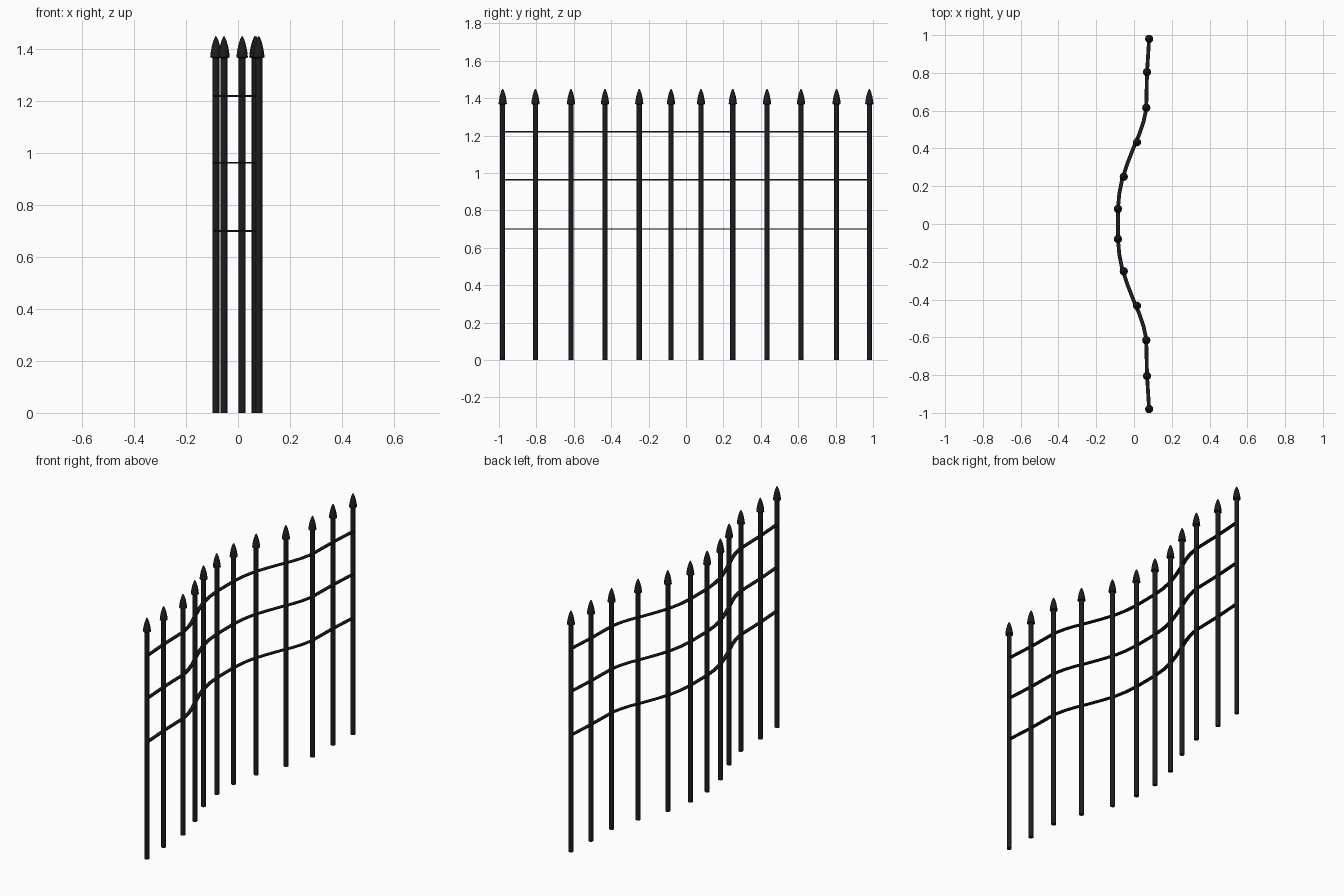
import bpy
import bmesh
import math
from mathutils import Vector

cube = bpy.data.objects.get("Cube")
if cube:
    bpy.data.objects.remove(cube, do_unlink=True)

iron = bpy.data.materials.new("black_iron")
iron.use_nodes = True
IRON_COLOUR = (0.011, 0.012, 0.013, 1)
iron.diffuse_color = IRON_COLOUR
iron.node_tree.nodes["Principled BSDF"].inputs["Base Color"].default_value = IRON_COLOUR


def add_object(name, bm, smooth=True):
    bmesh.ops.recalc_face_normals(bm, faces=bm.faces)
    mesh = bpy.data.meshes.new(name)
    bm.to_mesh(mesh)
    bm.free()
    mesh.materials.append(iron)
    obj = bpy.data.objects.new(name, mesh)
    bpy.context.collection.objects.link(obj)
    if smooth:
        bpy.ops.object.select_all(action="DESELECT")
        obj.select_set(True)
        bpy.context.view_layer.objects.active = obj
        bpy.ops.object.shade_smooth_by_angle(angle=math.radians(50))
    return obj


def lathe(name, profile, x, y, sides):
    """Closed turned solid from (radius, height) pairs."""
    bm = bmesh.new()
    rings = []
    for r, z in profile:
        rings.append([bm.verts.new((x + r * math.cos(a), y + r * math.sin(a), z))
                      for a in (math.tau * i / sides for i in range(sides))])
    for low, high in zip(rings, rings[1:]):
        for i in range(sides):
            j = (i + 1) % sides
            bm.faces.new((low[i], low[j], high[j], high[i]))
    bm.faces.new(rings[0])
    bm.faces.new(rings[-1])
    return add_object(name, bm)


def flat_rail(name, path, z, width, thick):
    """Thin flat bar following a path in plan."""
    bm = bmesh.new()
    sections = []
    for i, p in enumerate(path):
        along = (path[min(i + 1, len(path) - 1)] - path[max(i - 1, 0)]).normalized()
        side = Vector((-along.y, along.x)) * width / 2
        sections.append([bm.verts.new((p.x + s * side.x, p.y + s * side.y, z + h * thick / 2))
                         for s, h in ((-1, -1), (1, -1), (1, 1), (-1, 1))])
    for a, b in zip(sections, sections[1:]):
        for i in range(4):
            j = (i + 1) % 4
            bm.faces.new((a[i], a[j], b[j], b[i]))
    bm.faces.new(sections[0])
    bm.faces.new(sections[-1])
    return add_object(name, bm)


# Posts with pointed finials, mirrored front to back
POSTS = [(-0.085, 0.08), (-0.054, 0.25), (0.016, 0.433),
         (0.065, 0.615), (0.069, 0.805), (0.08, 0.98)]
POST = [(0.0135, 0), (0.0135, 1.37)]
FINIAL = [(0.012, 1.364), (0.022, 1.369), (0.0205, 1.385), (0.016, 1.41),
          (0.010, 1.432), (0.004, 1.446), (0.001, 1.45)]
for end, sign in (("front", -1), ("back", 1)):
    for n, (x, y) in enumerate(POSTS, 1):
        lathe(f"{end}_post_{n}", POST, x, sign * y, 12)
        lathe(f"{end}_finial_{n}", FINIAL, x, sign * y, 12)

# Three wavy rails
HALF = [(-0.085, 0.08), (-0.078, 0.16), (-0.062, 0.24), (-0.035, 0.32), (0.0, 0.41),
        (0.03, 0.48), (0.05, 0.54), (0.062, 0.595), (0.065, 0.63), (0.069, 0.805), (0.08, 0.98)]
path = [Vector((x, -y)) for x, y in reversed(HALF)] + [Vector(p) for p in HALF]
for name, z in (("lower_rail", 0.70), ("middle_rail", 0.963), ("upper_rail", 1.22)):
    flat_rail(name, path, z, 0.02, 0.007)
